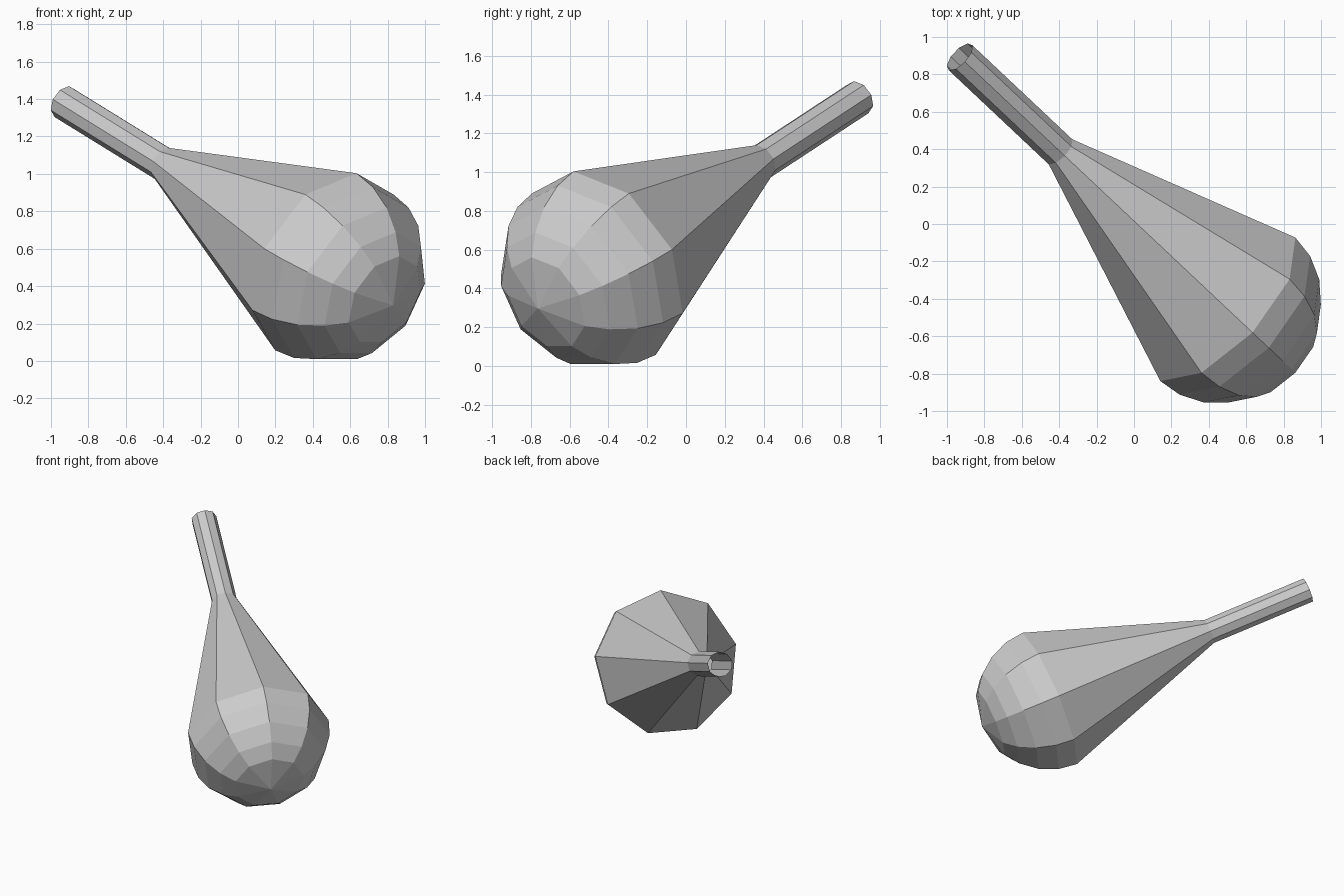
import bpy, bmesh
from math import sin, cos, radians, tau
from mathutils import Vector

if "Cube" in bpy.data.objects:
    bpy.data.objects.remove(bpy.data.objects["Cube"])

SIDES = 9
R = 0.535                                   # bulb radius
centre = Vector((0.474, -0.43, 0.5155))     # centre of the widest ring
axis = Vector((-0.664, 0.625, 0.41)).normalized()
side = Vector((-axis.y, axis.x, 0)).normalized()
up = axis.cross(side).normalized()
if up.z < 0:
    up = -up

# Profile as (distance along axis, radius): open tube end, neck, rounded bulb
profile = [(2.117, 0.0935), (1.312, 0.0935)]
profile += [(-R * sin(radians(a)), R * cos(radians(a))) for a in (0, 15, 31, 47, 61)]

bm = bmesh.new()
rings = []
for t, r in profile:
    rings.append([bm.verts.new(centre + axis * t
                  + up * (r * cos(tau * i / SIDES)) + side * (r * sin(tau * i / SIDES)))
                  for i in range(SIDES)])
for a, b in zip(rings, rings[1:]):
    for i in range(SIDES):
        j = (i + 1) % SIDES
        bm.faces.new((a[i], a[j], b[j], b[i]))

# Fan of triangles closing the bulb
pole = bm.verts.new(centre - axis * R)
for i in range(SIDES):
    bm.faces.new((rings[-1][i], rings[-1][(i + 1) % SIDES], pole))

# Outward normals: the pole fan must face away from the axis direction
bm.normal_update()
bm.faces.ensure_lookup_table()
if bm.faces[-1].normal.dot(axis) > 0:
    bmesh.ops.reverse_faces(bm, faces=bm.faces[:])

mesh = bpy.data.meshes.new("bulb_with_open_neck")
bm.to_mesh(mesh)
bm.free()
obj = bpy.data.objects.new("bulb_with_open_neck", mesh)
bpy.context.collection.objects.link(obj)
